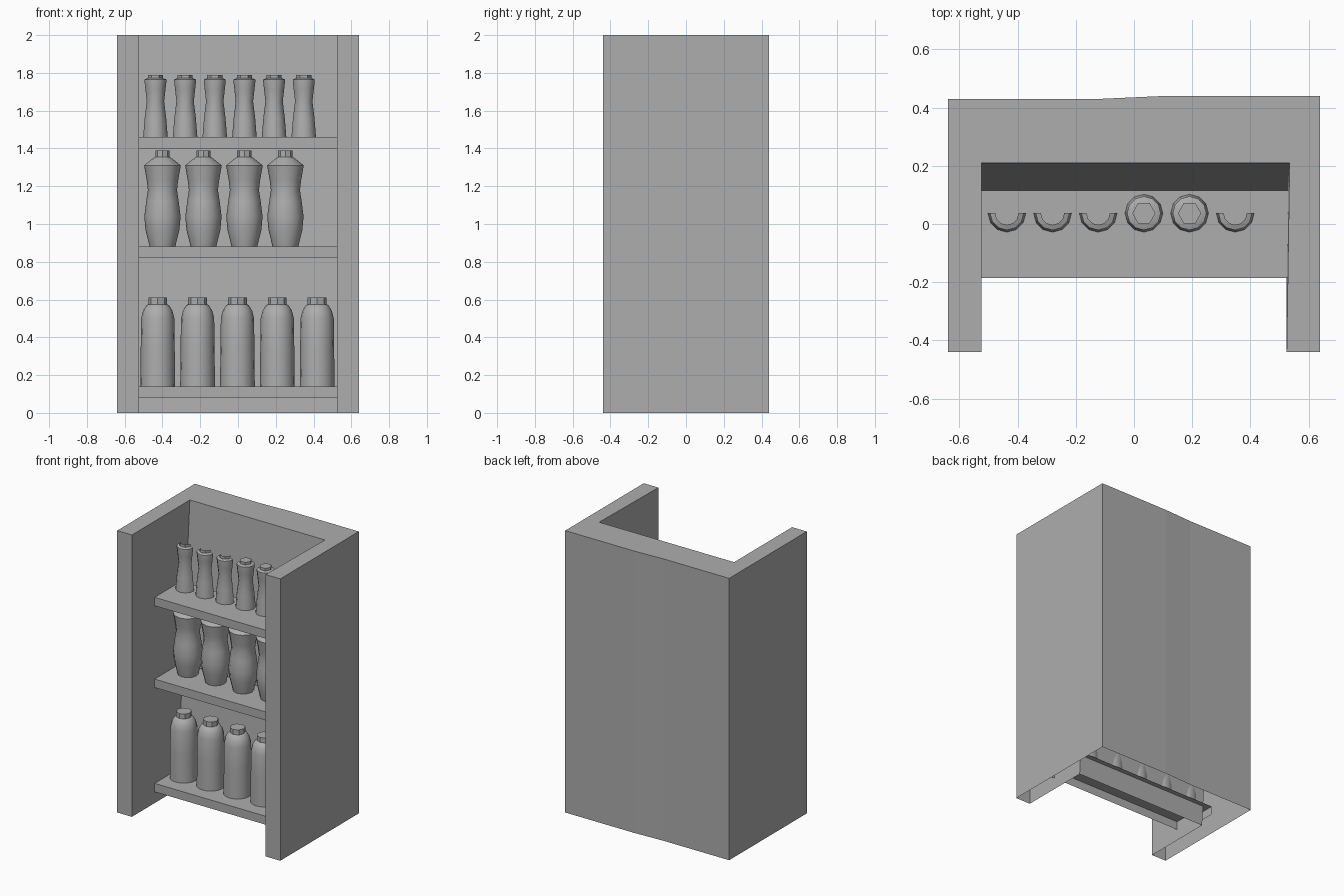
import bpy, bmesh
from math import sin, cos, pi, radians

cube = bpy.data.objects.get("Cube")
if cube:
    bpy.data.objects.remove(cube)

grey = bpy.data.materials.new("plain grey")
grey.use_nodes = True
colour = (0.42, 0.42, 0.42, 1)
grey.diffuse_color = colour
grey.node_tree.nodes["Principled BSDF"].inputs["Base Color"].default_value = colour


def finish(name, bm, smooth=False):
    bmesh.ops.recalc_face_normals(bm, faces=bm.faces)
    mesh = bpy.data.meshes.new(name)
    bm.to_mesh(mesh)
    bm.free()
    mesh.materials.append(grey)
    obj = bpy.data.objects.new(name, mesh)
    bpy.context.collection.objects.link(obj)
    if smooth:
        bpy.ops.object.select_all(action='DESELECT')
        obj.select_set(True)
        bpy.context.view_layer.objects.active = obj
        bpy.ops.object.shade_smooth_by_angle(angle=radians(35))
    return obj


def open_shell(name, top_plan, bottom_plan, z_top, z_bottom, skip=()):
    """Capped on top, open underneath; skip leaves out walls by index."""
    bm = bmesh.new()
    top = [bm.verts.new((x, y, z_top)) for x, y in top_plan]
    low = [bm.verts.new((x, y, z_bottom)) for x, y in bottom_plan]
    bm.faces.new(top)
    for i in range(len(top)):
        if i not in skip:
            j = (i + 1) % len(top)
            bm.faces.new((top[i], low[i], low[j], top[j]))
    return finish(name, bm)


def revolve(name, profile, x, y, z, sides, half=False):
    """Turned surface; half keeps only the front side, left open."""
    bm = bmesh.new()
    span = pi if half else 2 * pi
    steps = sides // 2 if half else sides
    count = steps + 1 if half else steps
    rings = []
    for r, h in profile:
        rings.append([bm.verts.new((x + r * cos(pi + span * k / steps),
                                    y + r * sin(pi + span * k / steps), z + h))
                      for k in range(count)])
    for a, b in zip(rings, rings[1:]):
        for k in range(steps):
            n = (k + 1) % count
            bm.faces.new((a[k], a[n], b[n], b[k]))
    if not half:
        bm.faces.new(rings[0])
        bm.faces.new(rings[-1])
    return finish(name, bm, True)


# Hollow cabinet with a U-shaped plan and a back panel that leans backwards
outer = [(-0.525, -0.44), (-0.64, -0.44), (-0.64, 0.43), (-0.12, 0.43),
         (0.1, 0.44), (0.64, 0.44), (0.64, -0.44), (0.525, -0.44)]
open_shell("cabinet", outer + [(0.535, 0.21), (-0.525, 0.21)],
           outer + [(0.525, 0.07), (-0.525, 0.07)], 2, 0)

# Shelves, open underneath and at the back
board = [(-0.57, -0.185), (0.57, -0.185), (0.57, 0.115), (-0.57, 0.115)]
for name, z in (("lower", 0.14), ("middle", 0.88), ("upper", 1.46)):
    open_shell(name + "_shelf", board, board, z, z - 0.06, skip=(2,))

# Lower shelf: straight bottles with rounded shoulders
jug = [(0.092, 0), (0.09, 0.2), (0.088, 0.36), (0.078, 0.4), (0.06, 0.43), (0.05, 0.435)]
jug_cap = [(0.05, 0.435), (0.05, 0.47)]
for i in range(5):
    x = -0.425 + 0.211 * i
    revolve(f"straight_bottle_{i + 1}", jug, x, 0, 0.14, 16)
    revolve(f"straight_bottle_cap_{i + 1}", jug_cap, x, 0, 0.14, 8)

# Middle shelf: waisted bottles
waisted = [(0.068, 0), (0.09, 0.09), (0.096, 0.16), (0.086, 0.24), (0.077, 0.3),
           (0.083, 0.35), (0.097, 0.43), (0.06, 0.46), (0.04, 0.475)]
waisted_cap = [(0.038, 0.475), (0.038, 0.51)]
for i in range(4):
    x = -0.4 + 0.217 * i
    revolve(f"waisted_bottle_{i + 1}", waisted, x, 0.01, 0.88, 12)
    revolve(f"waisted_bottle_cap_{i + 1}", waisted_cap, x, 0.01, 0.88, 8)

# Upper shelf: slim bottles, some of them only a front half
slim = [(0.065, 0), (0.057, 0.1), (0.046, 0.19), (0.053, 0.25), (0.058, 0.295),
        (0.058, 0.305), (0.04, 0.312)]
slim_cap = [(0.04, 0.31), (0.04, 0.33)]
for i in range(6):
    x = -0.437 + 0.157 * i
    half = i not in (3, 4)
    revolve(f"slim_bottle_{i + 1}", slim, x, 0.037, 1.46, 12, half)
    revolve(f"slim_bottle_cap_{i + 1}", slim_cap, x, 0.037, 1.46, 6, half)
